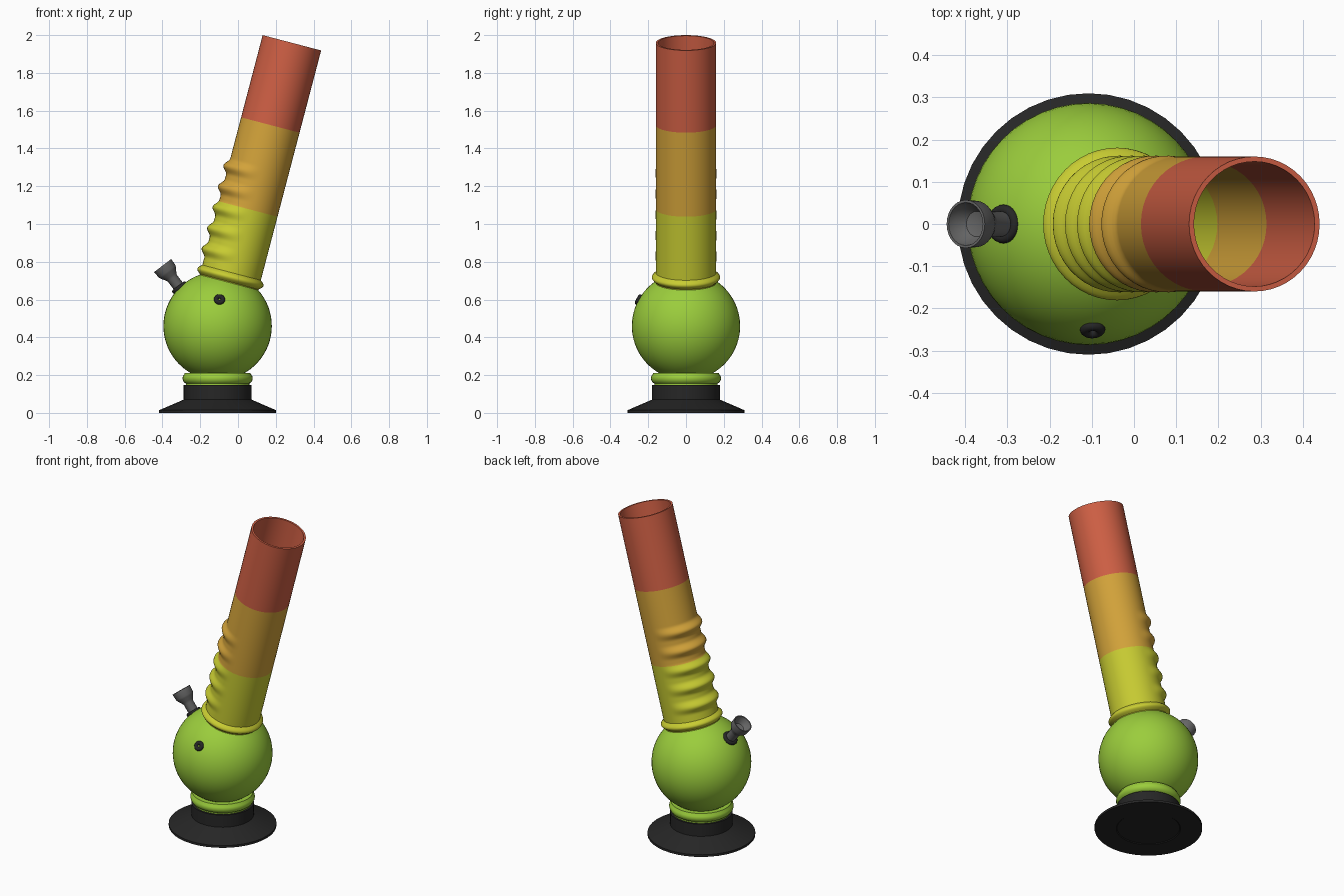
import bpy, bmesh, math
from mathutils import Matrix, Vector

if "Cube" in bpy.data.objects:
    bpy.data.objects.remove(bpy.data.objects["Cube"])


def material(name, r, g, b):
    m = bpy.data.materials.new(name)
    lin = [((c / 255 + 0.055) / 1.055) ** 2.4 for c in (r, g, b)]
    m.diffuse_color = (*lin, 1)
    m.use_nodes = True
    m.node_tree.nodes["Principled BSDF"].inputs["Base Color"].default_value = m.diffuse_color
    return m


GREEN = material("lime green", 155, 205, 60)
YELLOW = material("yellow", 200, 204, 50)
ORANGE = material("orange", 211, 163, 58)
RED = material("red", 206, 95, 68)
BLACK = material("black rubber", 38, 38, 38)
GREY = material("grey metal", 104, 104, 104)


def lathe(name, profile, mats, matrix, segs=40, bulge=None, pick=None, closed=False):
    """Spin (radius, height) points round local z; bulge adds radius by angle."""
    bm = bmesh.new()
    rows = []
    for i, (r, t) in enumerate(profile):
        row = []
        for k in range(segs):
            a = 2 * math.pi * k / segs
            rr = r + (bulge(i, t, a) if bulge else 0)
            row.append(bm.verts.new((rr * math.cos(a), rr * math.sin(a), t)))
        rows.append(row)
    pairs = list(zip(rows, rows[1:]))
    if closed:
        pairs.append((rows[-1], rows[0]))
    for lo, hi in pairs:
        for k in range(segs):
            n = (k + 1) % segs
            f = bm.faces.new((lo[k], lo[n], hi[n], hi[k]))
            if pick:
                f.material_index = pick(sum(v.co.z for v in f.verts) / 4)
    bmesh.ops.remove_doubles(bm, verts=bm.verts, dist=1e-5)
    bmesh.ops.recalc_face_normals(bm, faces=bm.faces)
    mesh = bpy.data.meshes.new(name)
    bm.to_mesh(mesh)
    bm.free()
    for m in mats:
        mesh.materials.append(m)
    ob = bpy.data.objects.new(name, mesh)
    ob.matrix_world = matrix
    bpy.context.collection.objects.link(ob)
    bpy.ops.object.select_all(action='DESELECT')
    ob.select_set(True)
    bpy.context.view_layer.objects.active = ob
    bpy.ops.object.shade_smooth_by_angle(angle=math.radians(35))
    return ob


def ring(name, major, minor, mat, matrix, segs=28):
    pts = [(major + minor * math.cos(a), minor * math.sin(a))
           for a in (2 * math.pi * i / 12 for i in range(12))]
    return lathe(name, pts, [mat], matrix, segs, closed=True)


def arc(radius, t0, t1, n):
    """Points on a sphere profile between two heights."""
    a0, a1 = math.asin(t0 / radius), math.asin(t1 / radius)
    angles = [a0 + (a1 - a0) * i / n for i in range(n + 1)]
    return [(max(0, radius * math.cos(a)), radius * math.sin(a)) for a in angles]


CENTRE = Vector((-0.108, 0, 0.46))
upright = Matrix.Translation((CENTRE.x, 0, 0))
tilted = Matrix.Translation(CENTRE) @ Matrix.Rotation(math.radians(14.7), 4, 'Y')

# Foot
lathe("foot", [(0, 0.004), (0.18, 0.004), (0.185, 0), (0.31, 0), (0.31, 0.014),
               (0.18, 0.07), (0.18, 0.147), (0, 0.147)], [BLACK], upright)

# Collar between foot and bulb
lathe("collar", [(0, 0.14), (0.168, 0.14), (0.168, 0.155), (0.178, 0.162),
                 (0.184, 0.173), (0.186, 0.184), (0.183, 0.196), (0.176, 0.205),
                 (0.174, 0.212), (0, 0.212)], [GREEN], upright)

# Bulb and tilted hollow tube in one shell, with finger ribs on the -x side
R, TUBE, INNER = 0.287, 0.16, 0.148
outer = arc(R, -R, 0.238, 28)
outer += [(TUBE + 0.021 * math.sin(math.pi * i / 8), 0.242 + 0.05 * i / 8) for i in range(9)]
outer += [(TUBE, 0.295 + 0.0075 * i) for i in range(83)]
outer += [(TUBE, 1.10), (TUBE, 1.55)]
inner = [(INNER, 1.55), (INNER, 1.10), (INNER, 0.64)]
inner += arc(R - 0.015, 0.2288, -(R - 0.015), 20)
RIBS = [0.377 + 0.1135 * i for i in range(5)]


def finger_ribs(i, t, a):
    if i >= len(outer) or t < 0.3:
        return 0
    d = min(abs(t - c) for c in RIBS)
    if d > 0.045:
        return 0
    return 0.026 * math.cos(math.pi * d / 0.09) ** 2 * max(0, -math.cos(a))


def band(t):
    return 0 if t < 0.24 else 1 if t < 0.64 else 2 if t < 1.10 else 3


lathe("bulb_and_tube", outer + inner, [GREEN, YELLOW, ORANGE, RED], tilted,
      48, finger_ribs, band)

# Bowl and stem, pointing up and to the left
tip = Matrix.Translation((-0.399, 0, 0.78)) @ Matrix.Rotation(math.radians(-37.4), 4, 'Y')
lathe("bowl_and_stem", [(0, -0.22), (0.03, -0.22), (0.03, -0.085), (0.036, -0.072),
                        (0.05, -0.05), (0.055, -0.04), (0.057, 0), (0.051, 0),
                        (0.046, -0.02), (0.03, -0.042), (0, -0.05)], [GREY], tip, 28)
ring("stem_grommet", 0.034, 0.012, BLACK, tip @ Matrix.Translation((0, 0, -0.147)))

# Small air hole grommet on the front of the bulb
out = Vector((0.01, -0.25, 0.14)).normalized()
seat = Matrix.Translation(CENTRE + out * R) @ out.to_track_quat('Z', 'Y').to_matrix().to_4x4()
ring("air_hole_grommet", 0.018, 0.012, BLACK, seat)
